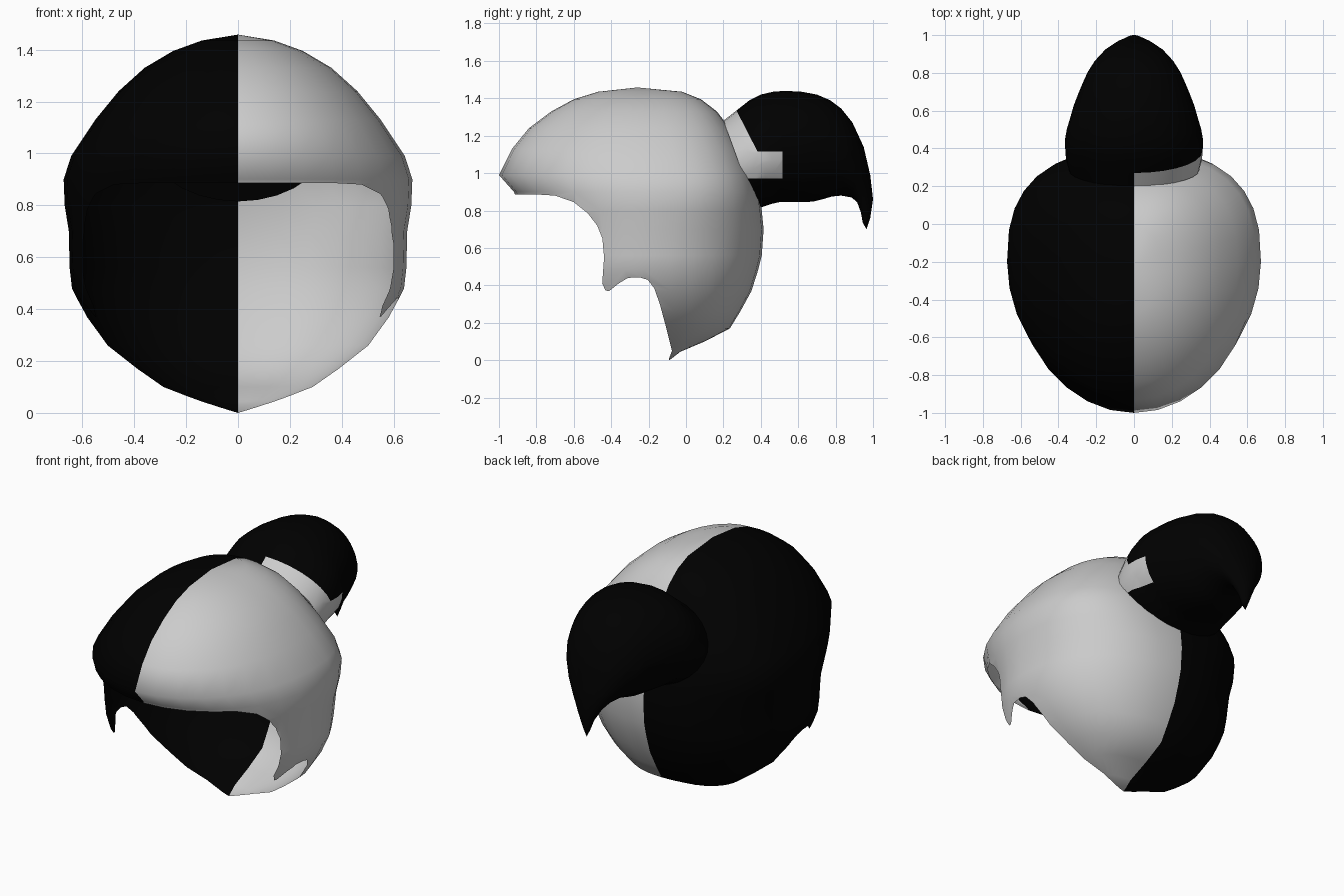
import bpy, bmesh
from math import sin, cos, pi, radians

if "Cube" in bpy.data.objects:
    bpy.data.objects.remove(bpy.data.objects["Cube"])

black = bpy.data.materials.new("black")
black.diffuse_color = (0, 0, 0, 1)
black.use_nodes = True
black.node_tree.nodes["Principled BSDF"].inputs["Base Color"].default_value = black.diffuse_color


def loft(rings, start=None, end=None):
    """Skin closed rings of points, with optional pole points at both ends."""
    bm = bmesh.new()
    rows = [[bm.verts.new(p) for p in r] for r in rings]
    n = len(rows[0])
    for a, b in zip(rows, rows[1:]):
        for i in range(n):
            j = (i + 1) % n
            bm.faces.new((a[i], a[j], b[j], b[i]))
    for pole, r in ((start, rows[0]), (end, rows[-1])):
        if pole:
            v = bm.verts.new(pole)
            for i in range(n):
                bm.faces.new((v, r[i], r[(i + 1) % n]))
    bmesh.ops.recalc_face_normals(bm, faces=bm.faces)
    return bm


def make(name, bm):
    me = bpy.data.meshes.new(name)
    bm.to_mesh(me)
    bm.free()
    ob = bpy.data.objects.new(name, me)
    bpy.context.collection.objects.link(ob)
    return ob


def paint(ob, is_black, angle):
    ob.data.materials.append(None)
    ob.data.materials.append(black)
    for p in ob.data.polygons:
        p.material_index = 1 if is_black(p.center) else 0
    bpy.ops.object.select_all(action='DESELECT')
    ob.select_set(True)
    bpy.context.view_layer.objects.active = ob
    bpy.ops.object.shade_smooth_by_angle(angle=radians(angle))


# Hair cap: horizontal sections (z, front y, back y, half width, widest y)
SECTIONS = [
    (1.435, -0.47, -0.02, 0.14, -0.25), (1.395, -0.60, 0.08, 0.25, -0.25),
    (1.33, -0.72, 0.165, 0.36, -0.24), (1.24, -0.84, 0.235, 0.46, -0.23),
    (1.13, -0.93, 0.30, 0.55, -0.22), (0.99, -1.00, 0.365, 0.643, -0.20),
    (0.90, -0.92, 0.39, 0.672, -0.20), (0.80, -0.88, 0.405, 0.668, -0.20),
    (0.70, -0.83, 0.415, 0.652, -0.21), (0.56, -0.79, 0.405, 0.649, -0.22),
    (0.48, -0.78, 0.385, 0.64, -0.22), (0.37, -0.84, 0.35, 0.585, -0.20),
    (0.26, -0.60, 0.29, 0.505, -0.16), (0.17, -0.50, 0.235, 0.39, -0.13),
    (0.10, -0.35, 0.10, 0.29, -0.11), (0.045, -0.2, -0.03, 0.15, -0.10)]


def section(z, yf, yb, w, yc, n=32):
    pts = []
    # squarer back high up, rounder front and nape
    power = 2.2 + 0.4 * min(1, max(0, (z - 0.65) / 0.25))
    for i in range(n):
        c, s = cos(2 * pi * i / n), sin(2 * pi * i / n)
        if abs(s) < 1e-6:
            s = 0.0
        e = 2 / power if c > 0 else 1.0
        x = w * abs(s) ** e * (1 if s >= 0 else -1)
        y = yc + (yb - yc if c > 0 else yc - yf) * abs(c) ** e * (1 if c > 0 else -1)
        pts.append((x, y, z))
    return pts


cap = make("hair_cap", loft([section(*s) for s in SECTIONS],
                            (0, -0.26, 1.458), (0, -0.088, 0)))

# Face opening with sideburns, cut sideways through the cap
EDGE = [(-0.095, -0.2), (-0.09, 0.01), (-0.075, 0.05), (-0.105, 0.17), (-0.14, 0.30),
        (-0.17, 0.385), (-0.205, 0.43), (-0.25, 0.443), (-0.31, 0.44),
        (-0.36, 0.41), (-0.41, 0.37), (-0.43, 0.372), (-0.448, 0.41),
        (-0.438, 0.55), (-0.447, 0.65), (-0.475, 0.72), (-0.525, 0.785),
        (-0.60, 0.845), (-0.70, 0.88), (-0.80, 0.886), (-1.2, 0.887), (-1.2, -0.2)]
bm = bmesh.new()
side = bm.faces.new([bm.verts.new((-1, y, z)) for y, z in EDGE])
ext = bmesh.ops.extrude_face_region(bm, geom=[side], use_keep_orig=True)
bmesh.ops.translate(bm, vec=(2, 0, 0),
                    verts=[g for g in ext["geom"] if isinstance(g, bmesh.types.BMVert)])
bmesh.ops.recalc_face_normals(bm, faces=bm.faces)
cutter = make("cutter", bm)
cutter.hide_render = True
mod = cap.modifiers.new("opening", 'BOOLEAN')
mod.operation, mod.solver, mod.object = 'DIFFERENCE', 'EXACT', cutter
bm = bmesh.new()
bm.from_object(cap, bpy.context.evaluated_depsgraph_get())
cap.modifiers.clear()
bpy.data.objects.remove(cutter)
# Drop the cut walls so the cap is an open shell
bm.normal_update()
walls = [f for f in bm.faces if abs(f.normal.x) < 1e-4]
bmesh.ops.delete(bm, geom=walls, context='FACES')
bm.to_mesh(cap.data)
bm.free()
paint(cap, lambda c: c.x < 0, 180)

# Hair bun: sections as (top y, top z, bottom y, bottom z, half width)
BUN = [(0.20, 1.28, 0.37, 0.815, 0.345), (0.27, 1.335, 0.41, 0.82, 0.36),
       (0.34, 1.39, 0.455, 0.835, 0.364), (0.40, 1.42, 0.50, 0.845, 0.365),
       (0.465, 1.435, 0.545, 0.845, 0.355), (0.53, 1.44, 0.58, 0.845, 0.34),
       (0.62, 1.435, 0.63, 0.845, 0.32), (0.70, 1.42, 0.68, 0.848, 0.295),
       (0.77, 1.39, 0.73, 0.86, 0.27), (0.83, 1.345, 0.78, 0.875, 0.245),
       (0.89, 1.27, 0.83, 0.88, 0.21), (0.95, 1.14, 0.885, 0.87, 0.155),
       (0.985, 0.99, 0.915, 0.845, 0.10), (1.0, 0.86, 0.935, 0.79, 0.05),
       (0.985, 0.76, 0.945, 0.735, 0.02)]


def bun_ring(ty, tz, by, bz, w, n=28):
    ring = []
    for i in range(n):
        a = 2 * pi * i / n
        k = (1 + cos(a)) / 2
        ring.append((w * sin(a), by + (ty - by) * k, bz + (tz - bz) * k))
    return ring


bm = loft([bun_ring(*s) for s in BUN], (0, 0.285, 1.048), (0, 0.965, 0.70))
# Clean colour borders for the band and its tab (point, normal)
for co, no in (((0, 0, 1.115), (0, 0, 1)), ((0, 0, 0.97), (0, 0, 1)),
               ((0, 0.515, 0), (0, 1, 0)), ((0, 0.27, 1.335), (0, 0.215, 0.11))):
    bmesh.ops.bisect_plane(bm, geom=bm.verts[:] + bm.edges[:] + bm.faces[:],
                           plane_co=co, plane_no=no)
bun = make("hair_bun", bm)


def bun_black(c):
    """Light band at the bun's root with a short tab, right side only."""
    root = c.z > 1.115 and (c.y - 0.27) * 0.215 + (c.z - 1.335) * 0.11 < 0
    tab = 0.97 < c.z < 1.115 and c.y < 0.515
    inside = c.y < 0.21 + (1.28 - c.z) * 0.36 and c.x < 0.26 and c.z < 1.1
    return c.x < 0 or inside or not (root or tab)


paint(bun, bun_black, 60)
